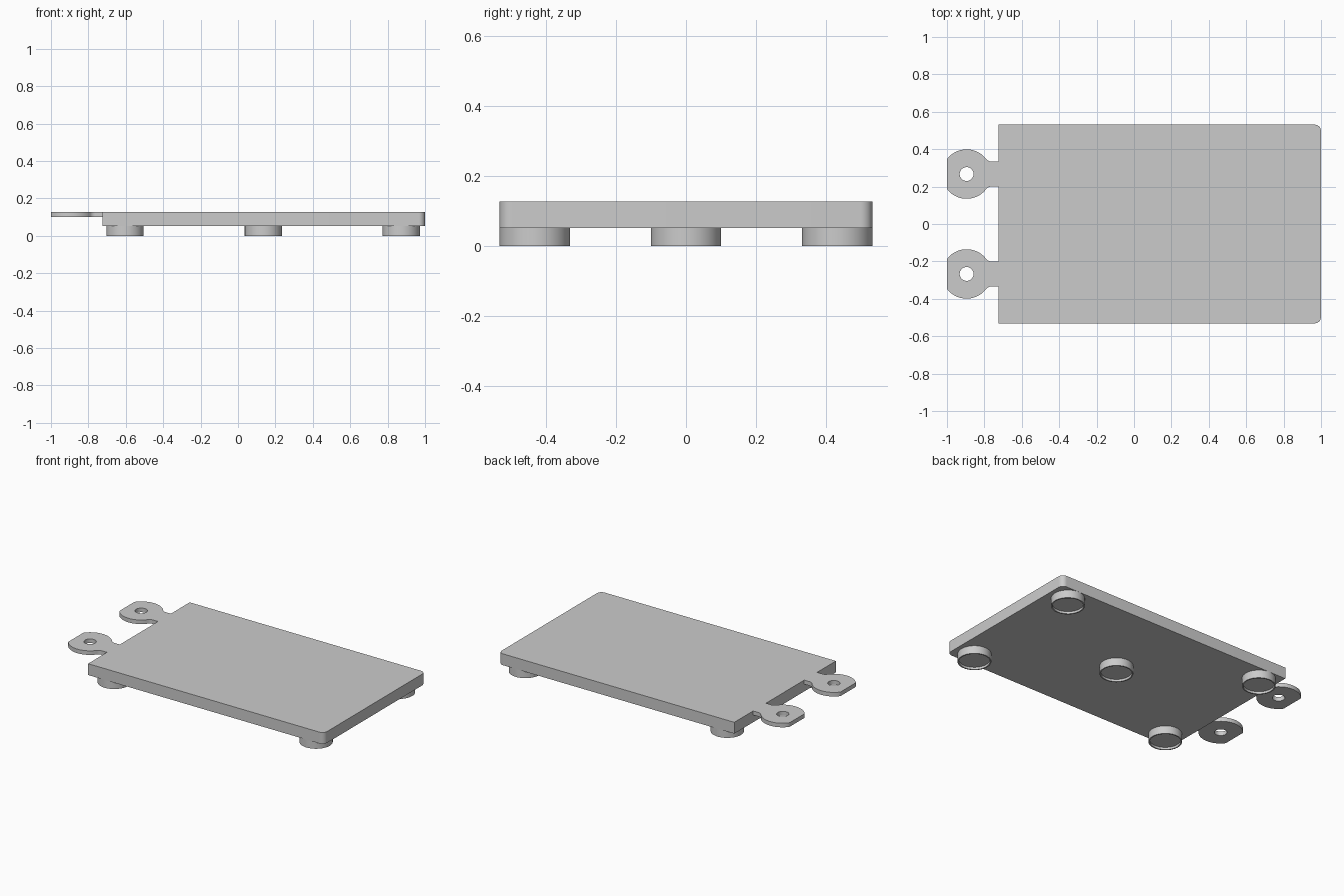
import bpy, bmesh
from math import sin, cos, pi, sqrt, atan2, radians

if "Cube" in bpy.data.objects:
    bpy.data.objects.remove(bpy.data.objects["Cube"], do_unlink=True)

grey = bpy.data.materials.new("light_grey")
grey.use_nodes = True
colour = (0.6, 0.6, 0.6, 1)
grey.diffuse_color = colour
grey.node_tree.nodes["Principled BSDF"].inputs["Base Color"].default_value = colour

LEFT, RIGHT, HALF = -0.725, 1.0, 0.531
BASE, TOP = 0.052, 0.127
ROUND = 0.034


def finish(bm, name):
    bmesh.ops.recalc_face_normals(bm, faces=bm.faces)
    mesh = bpy.data.meshes.new(name)
    bm.to_mesh(mesh)
    bm.free()
    mesh.materials.append(grey)
    obj = bpy.data.objects.new(name, mesh)
    bpy.context.collection.objects.link(obj)
    bpy.ops.object.select_all(action='DESELECT')
    obj.select_set(True)
    bpy.context.view_layer.objects.active = obj
    bpy.ops.object.shade_smooth_by_angle(angle=radians(35))
    return obj


# Plate: rounded on top and at the free end, square at the hinge end and below
def plate():
    bm = bmesh.new()
    bmesh.ops.create_cube(bm, size=1)
    for v in bm.verts:
        v.co.x = RIGHT if v.co.x > 0 else LEFT
        v.co.y *= 2 * HALF
        v.co.z = TOP if v.co.z > 0 else BASE

    def rounded(e):
        a, b = (v.co for v in e.verts)
        on_top = a.z == b.z == TOP
        at_hinge = a.x == b.x == LEFT
        free_corner = a.x == b.x == RIGHT and a.z != b.z
        return (on_top and not at_hinge) or free_corner

    bmesh.ops.bevel(bm, geom=[e for e in bm.edges if rounded(e)], offset=ROUND,
                    segments=8, profile=0.5, affect='EDGES', clamp_overlap=True)
    finish(bm, "plate")


# Foot: short cylinder with a shallow recess underneath
def foot(name, x, y, radius=0.1, rim=0.008, recess=0.015):
    bm = bmesh.new()
    bmesh.ops.create_cone(bm, cap_ends=True, segments=64, radius1=radius,
                          radius2=radius, depth=BASE)
    bmesh.ops.translate(bm, verts=bm.verts, vec=(x, y, BASE / 2))
    bottom = min(bm.faces, key=lambda f: f.calc_center_median().z)
    bmesh.ops.inset_region(bm, faces=[bottom], thickness=rim)
    sunk = bmesh.ops.extrude_discrete_faces(bm, faces=[bottom])["faces"][0]
    bmesh.ops.translate(bm, verts=sunk.verts, vec=(0, 0, recess))
    finish(bm, name)


# Hinge tab: round eye with a flat end, filleted into a straight neck
def tab(name, y, x=-0.895, eye=0.132, neck=0.067, fillet=0.035, hole=0.037):
    fv = neck + fillet
    fu = sqrt((eye + fillet) ** 2 - fv ** 2)
    start = atan2(fv, fu)
    side = [(LEFT - x, neck)]
    for i in range(9):
        a = -pi / 2 + (start - pi / 2) * i / 8
        side.append((fu + fillet * cos(a), fv + fillet * sin(a)))
    for i in range(1, 33):
        a = start + (pi - start) * i / 32
        side.append((max(eye * cos(a), -1 - x), eye * sin(a)))
    outline = side + [(u, -v) for u, v in side[-2::-1]]
    ring = [(hole * cos(i * pi / 20), hole * sin(i * pi / 20)) for i in range(40)]

    bm = bmesh.new()
    for loop in (outline, ring):
        verts = [bm.verts.new((x + u, y + v, TOP - 0.027)) for u, v in loop]
        for i, v in enumerate(verts):
            bm.edges.new((verts[i - 1], v))
    bmesh.ops.triangle_fill(bm, edges=bm.edges[:], use_beauty=True)
    raised = bmesh.ops.extrude_face_region(bm, geom=bm.faces[:])["geom"]
    bmesh.ops.translate(bm, vec=(0, 0, 0.027),
                        verts=[g for g in raised if isinstance(g, bmesh.types.BMVert)])
    finish(bm, name)


plate()
foot("centre_foot", 0.136, 0)
for side, s in (("back", 1), ("front", -1)):
    foot(side + "_right_foot", -0.604, s * 0.431)
    foot(side + "_left_foot", 0.873, s * 0.431)
    tab(side + "_hinge_tab", s * 0.267)
